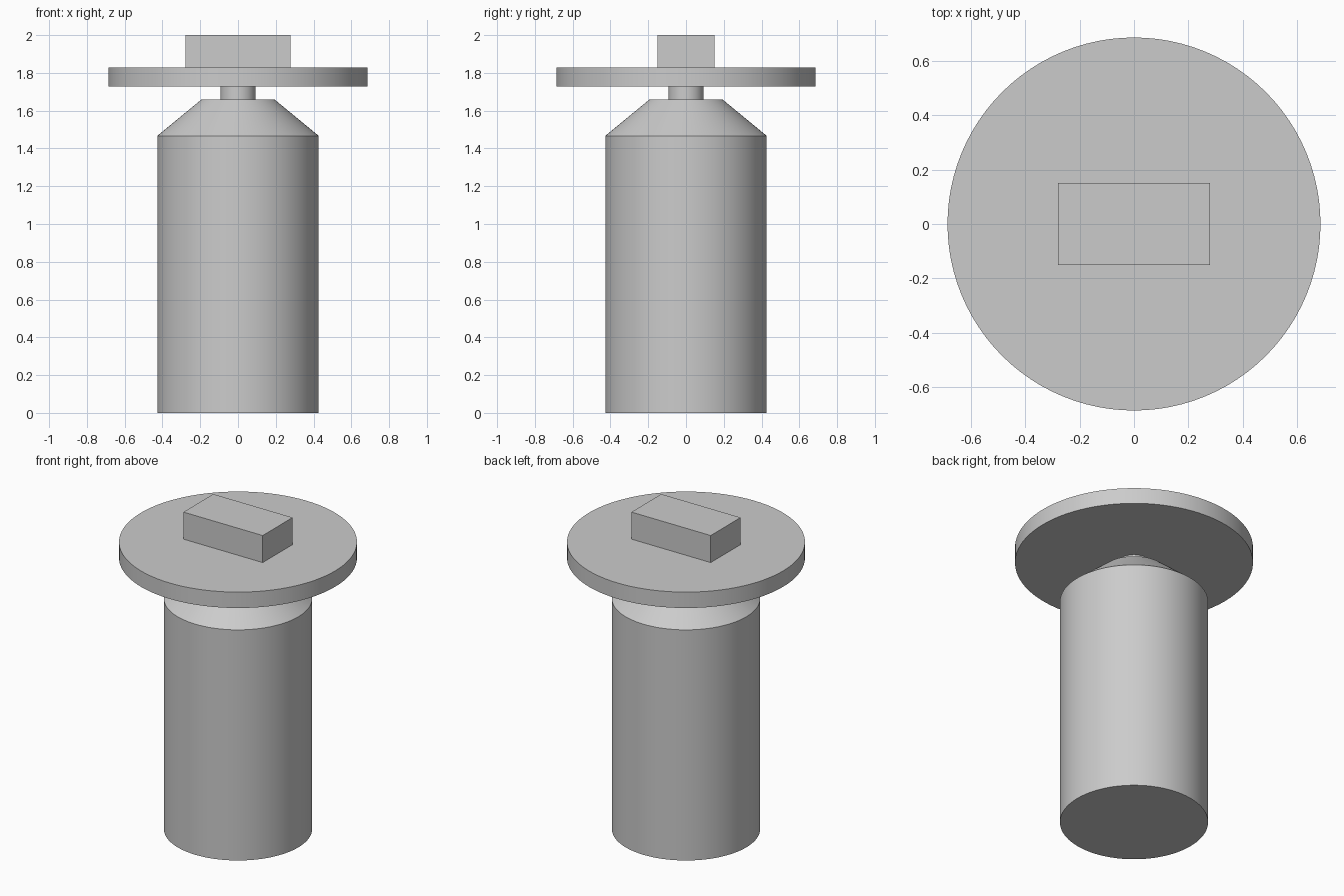
import bpy
import bmesh
import math
from mathutils import Matrix

cube = bpy.data.objects.get("Cube")
if cube:
    bpy.data.objects.remove(cube, do_unlink=True)

GREY = (0.6, 0.6, 0.6, 1.0)
grey = bpy.data.materials.new("plain grey")
grey.use_nodes = True
grey.diffuse_color = GREY
grey.node_tree.nodes["Principled BSDF"].inputs["Base Color"].default_value = GREY


def finish(name, bm, smooth=True):
    bmesh.ops.recalc_face_normals(bm, faces=bm.faces)
    mesh = bpy.data.meshes.new(name)
    bm.to_mesh(mesh)
    bm.free()
    mesh.materials.append(grey)
    obj = bpy.data.objects.new(name, mesh)
    bpy.context.collection.objects.link(obj)
    if smooth:
        bpy.ops.object.select_all(action="DESELECT")
        obj.select_set(True)
        bpy.context.view_layer.objects.active = obj
        bpy.ops.object.shade_smooth_by_angle(angle=math.radians(30))
    return obj


def turned(name, profile, sides=96):
    """Closed round solid from (radius, height) rings, bottom to top."""
    bm = bmesh.new()
    rings = []
    for radius, z in profile:
        ring = bmesh.ops.create_circle(
            bm, segments=sides, radius=radius, matrix=Matrix.Translation((0, 0, z)))
        rings.append(ring["verts"])
    for low, high in zip(rings, rings[1:]):
        for i in range(sides):
            j = (i + 1) % sides
            bm.faces.new((low[i], low[j], high[j], high[i]))
    bm.faces.new(rings[0])
    bm.faces.new(rings[-1])
    return finish(name, bm)


# Round body with its sloped shoulder
turned("body", [(0.427, 0), (0.427, 1.467), (0.195, 1.658)])

# Thin neck between shoulder and disc
turned("neck", [(0.093, 1.658), (0.093, 1.727)])

# Wide flat disc
turned("disc", [(0.686, 1.727), (0.686, 1.828)])

# Rectangular block on top
bm = bmesh.new()
bmesh.ops.create_cube(bm, size=1, matrix=Matrix.Translation((0, 0, 1.914))
                      @ Matrix.Diagonal((0.558, 0.3, 0.172, 1)))
finish("top_block", bm, smooth=False)
